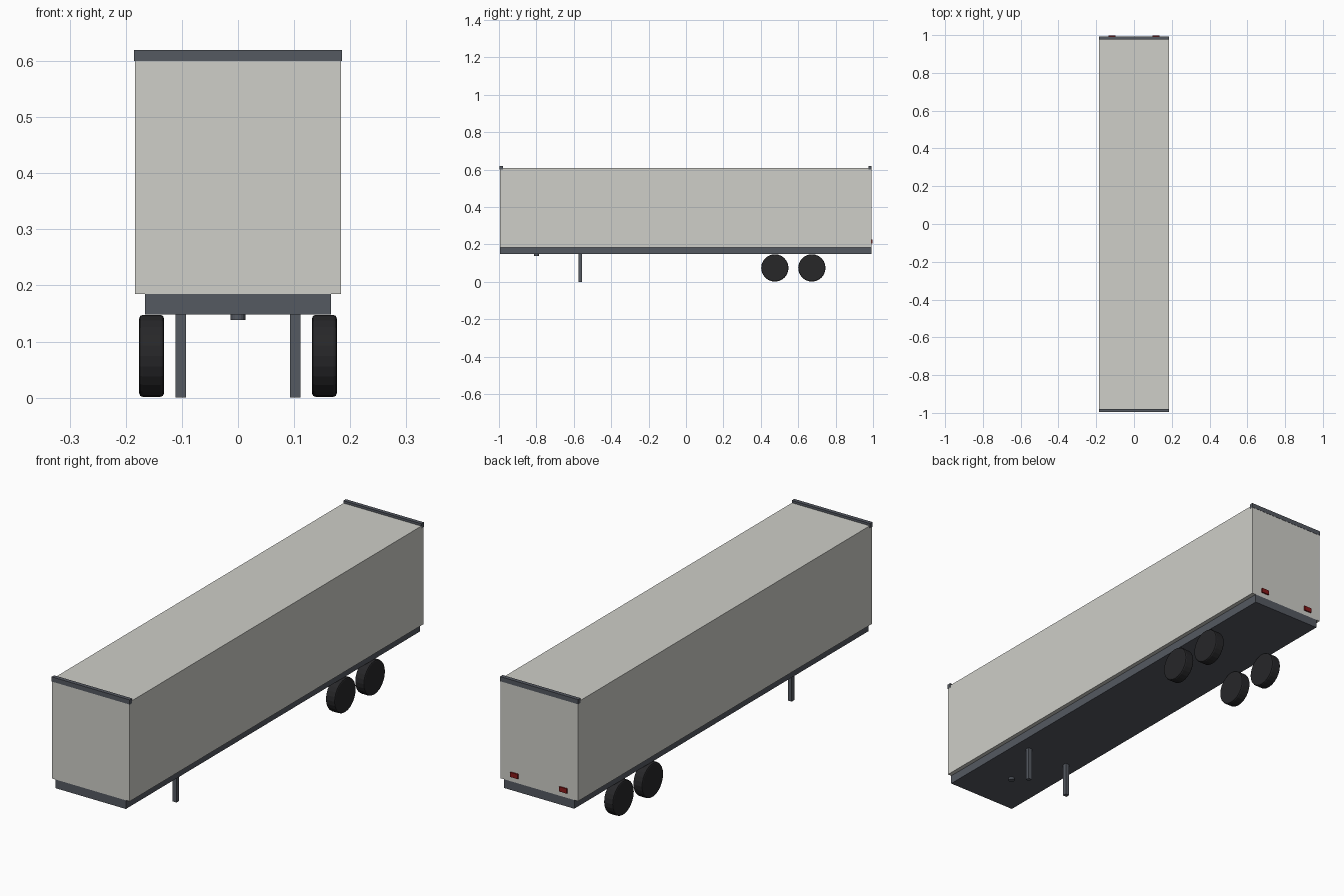
import bpy, math

if "Cube" in bpy.data.objects:
    bpy.data.objects.remove(bpy.data.objects["Cube"])


def material(name, rgb):
    m = bpy.data.materials.new(name)
    m.diffuse_color = (*rgb, 1)
    m.use_nodes = True
    m.node_tree.nodes["Principled BSDF"].inputs["Base Color"].default_value = m.diffuse_color
    return m


PANEL = material("panel_white", (0.62, 0.62, 0.58))
STEEL = material("dark_steel", (0.09, 0.10, 0.12))
RUBBER = material("rubber", (0.02, 0.02, 0.022))
RED = material("lamp_red", (0.25, 0.01, 0.01))


def box(name, x, y, z, mat):
    """Box from (min, max) ranges on each axis."""
    bpy.ops.mesh.primitive_cube_add(size=1, location=[sum(r) / 2 for r in (x, y, z)])
    ob = bpy.context.object
    ob.name = name
    ob.scale = [r[1] - r[0] for r in (x, y, z)]
    bpy.ops.object.transform_apply(location=False, rotation=False, scale=True)
    ob.data.materials.append(mat)
    return ob


def cylinder(name, radius, depth, loc, mat, sides, rot=(0, 0, 0)):
    bpy.ops.mesh.primitive_cylinder_add(vertices=sides, radius=radius, depth=depth,
                                        location=loc, rotation=rot)
    ob = bpy.context.object
    ob.name = name
    ob.data.materials.append(mat)
    return ob


# Cargo box and chassis
box("cargo_box", (-0.184, 0.184), (-0.995, 0.992), (0.185, 0.61), PANEL)
box("chassis", (-0.166, 0.166), (-0.995, 0.992), (0.148, 0.185), STEEL)

# Roof end rails
box("front_top_rail", (-0.185, 0.185), (-0.996, -0.979), (0.60, 0.62), STEEL)
box("rear_top_rail", (-0.185, 0.185), (0.976, 0.993), (0.60, 0.62), STEEL)

# Coupling pin
cylinder("coupling_pin", 0.013, 0.02, (0, -0.80, 0.148), STEEL, 16)

for side, s in (("left", -1), ("right", 1)):
    # Landing legs
    cx = s * 0.102
    box(f"landing_leg_{side}", (cx - 0.009, cx + 0.009), (-0.574, -0.556), (0, 0.15), STEEL)
    # Tail lamps
    cx = s * 0.116
    box(f"tail_lamp_{side}", (cx - 0.018, cx + 0.018), (0.988, 0.998), (0.206, 0.226), RED)
    # Tandem wheels with bevelled tyre edges
    for row, y in (("front", 0.475), ("rear", 0.673)):
        w = cylinder(f"wheel_{row}_{side}", 0.073, 0.044, (s * 0.154, y, 0.0745),
                     RUBBER, 24, (0, math.pi / 2, 0))
        bev = w.modifiers.new("edge", 'BEVEL')
        bev.width = 0.006
        bev.segments = 2
        bev.limit_method = 'ANGLE'
        bev.angle_limit = math.radians(40)
